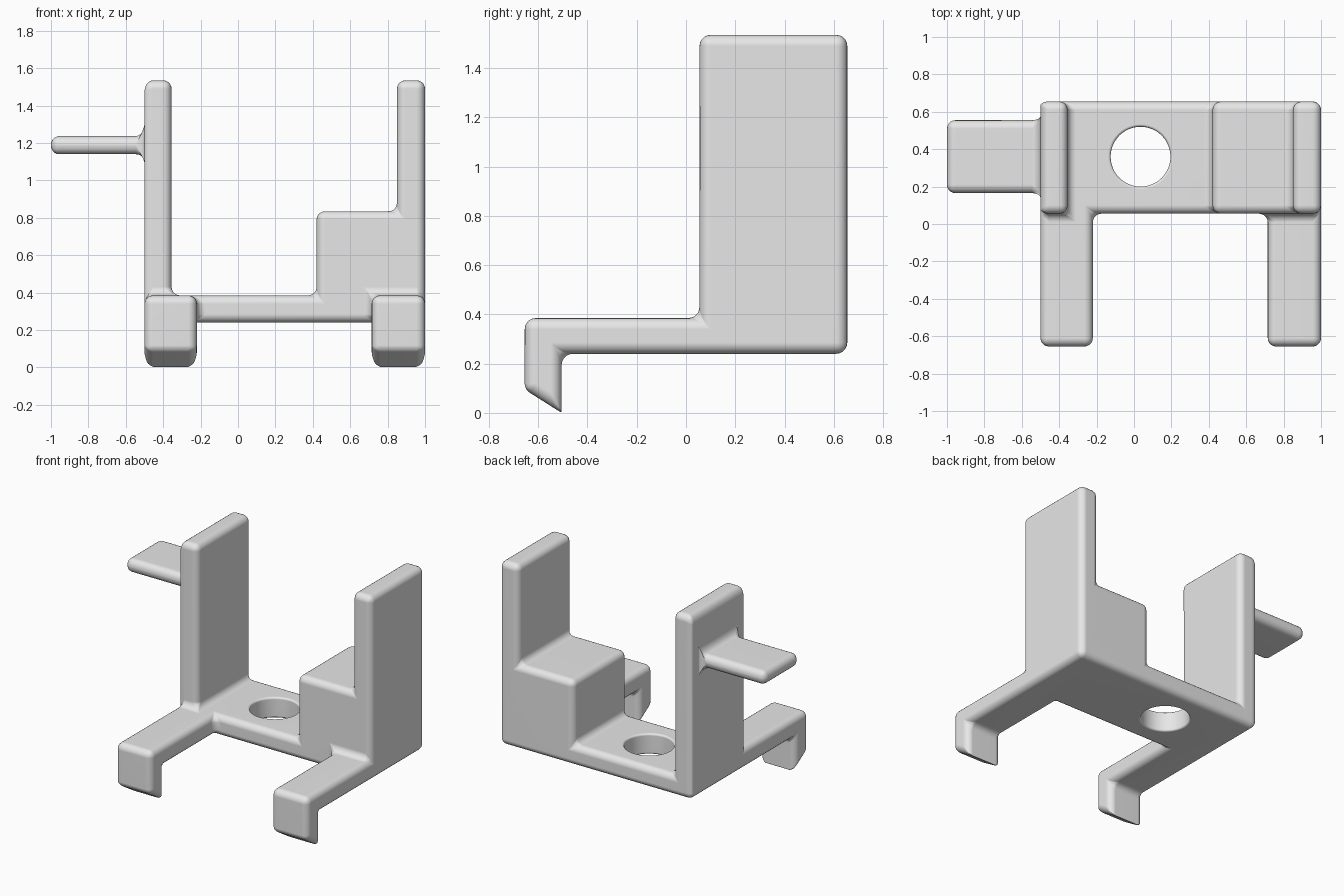
import bpy, bmesh, math
from mathutils import Vector

cube = bpy.data.objects.get("Cube")
if cube:
    bpy.data.objects.remove(cube, do_unlink=True)

ROUND = 0.045
BACK, WALL_FRONT, ARM_FRONT = 0.655, 0.055, -0.655
FLOOR, DECK, TOP = 0.24, 0.385, 1.535

grey = bpy.data.materials.new("plain grey")
grey.use_nodes = True
grey.diffuse_color = (0.8, 0.8, 0.8, 1)
grey.node_tree.nodes["Principled BSDF"].inputs["Base Color"].default_value = (0.8, 0.8, 0.8, 1)


def add_object(name, bm):
    bmesh.ops.recalc_face_normals(bm, faces=bm.faces)
    mesh = bpy.data.meshes.new(name)
    bm.to_mesh(mesh)
    bm.free()
    mesh.materials.append(grey)
    obj = bpy.data.objects.new(name, mesh)
    bpy.context.collection.objects.link(obj)
    return obj


def prism(name, outline, axis, start, end):
    """Extrude a closed outline along the x or y axis."""
    bm = bmesh.new()
    if axis == "y":
        points = [(a, start, b) for a, b in outline]
        shift = Vector((0, end - start, 0))
    else:
        points = [(start, a, b) for a, b in outline]
        shift = Vector((end - start, 0, 0))
    face = bm.faces.new([bm.verts.new(p) for p in points])
    result = bmesh.ops.extrude_face_region(bm, geom=[face])
    verts = [g for g in result["geom"] if isinstance(g, bmesh.types.BMVert)]
    bmesh.ops.translate(bm, verts=verts, vec=shift)
    return add_object(name, bm)


def apply(obj, mod):
    bpy.context.view_layer.objects.active = obj
    bpy.ops.object.modifier_apply(modifier=mod.name)


def combine(obj, other, operation):
    mod = obj.modifiers.new("combine", "BOOLEAN")
    mod.operation = operation
    mod.solver = "EXACT"
    mod.object = other
    apply(obj, mod)
    bpy.data.objects.remove(other, do_unlink=True)


# Cradle: two uprights, floor and raised step
bracket = prism("bracket", [
    (-0.5, FLOOR), (1, FLOOR), (1, TOP), (0.85, TOP), (0.85, 0.835),
    (0.42, 0.835), (0.42, DECK), (-0.355, DECK), (-0.355, TOP), (-0.5, TOP),
], "y", WALL_FRONT, BACK)

# Front arms with downturned hooks
hook_back = -0.505
arm_outline = [
    (0.3, DECK), (ARM_FRONT, DECK), (ARM_FRONT, 0.095), (hook_back, 0),
    (hook_back, FLOOR), (0.3, FLOOR),
]
for side, x0, x1 in (("right", -0.5, -0.22), ("left", 0.715, 1)):
    combine(bracket, prism(side + "_arm", arm_outline, "x", x0, x1), "UNION")

# Side tab
tab = prism("side_tab", [(-1, 1.14), (-0.43, 1.14), (-0.43, 1.237), (-1, 1.237)],
            "y", 0.165, 0.555)
combine(bracket, tab, "UNION")

# Merge flat areas and choose edge rounding, tighter at the hook tips
bm = bmesh.new()
bm.from_mesh(bracket.data)
bmesh.ops.remove_doubles(bm, verts=bm.verts, dist=0.0005)
bmesh.ops.dissolve_limit(bm, angle_limit=0.02, verts=bm.verts, edges=bm.edges)
weight = bm.edges.layers.float.get("bevel_weight_edge") or bm.edges.layers.float.new("bevel_weight_edge")
for e in bm.edges:
    if e.calc_face_angle(0) > 0.3:
        z0, z1 = (v.co.z for v in e.verts)
        if max(z0, z1) < 0.01:
            e[weight] = 0.2
        elif max(z0, z1) < 0.11 and abs(z0 - z1) < 0.01:
            e[weight] = 0.5
        else:
            e[weight] = 1
bm.to_mesh(bracket.data)
bm.free()

bevel = bracket.modifiers.new("rounding", "BEVEL")
bevel.limit_method = "WEIGHT"
bevel.width = ROUND
bevel.segments = 5
bevel.use_clamp_overlap = False
apply(bracket, bevel)

# Round hole with softened rims
radius, rim = 0.16, 0.014
profile = [(0, FLOOR - 0.05), (radius + rim, FLOOR - 0.05)]
arc = [i * math.pi / 8 for i in range(5)]
profile += [(radius + rim * (1 - math.sin(a)), FLOOR + rim * (1 - math.cos(a))) for a in arc]
profile += [(r, FLOOR + DECK - z) for r, z in reversed(profile)]
bm = bmesh.new()
verts = [bm.verts.new((r, 0, z)) for r, z in profile]
edges = [bm.edges.new(pair) for pair in zip(verts, verts[1:])]
bmesh.ops.spin(bm, geom=verts + edges, cent=(0, 0, 0), axis=(0, 0, 1),
               angle=math.tau, steps=48, use_merge=True)
bmesh.ops.remove_doubles(bm, verts=bm.verts, dist=0.0001)
bmesh.ops.translate(bm, verts=bm.verts, vec=(0.035, 0.36, 0))
combine(bracket, add_object("hole_cutter", bm), "DIFFERENCE")

# Smooth shading that keeps the flats flat
bpy.ops.object.select_all(action="DESELECT")
bracket.select_set(True)
bpy.context.view_layer.objects.active = bracket
bpy.ops.object.shade_smooth_by_angle(angle=math.radians(35))
normals = bracket.modifiers.new("flat_normals", "WEIGHTED_NORMAL")
normals.keep_sharp = True
